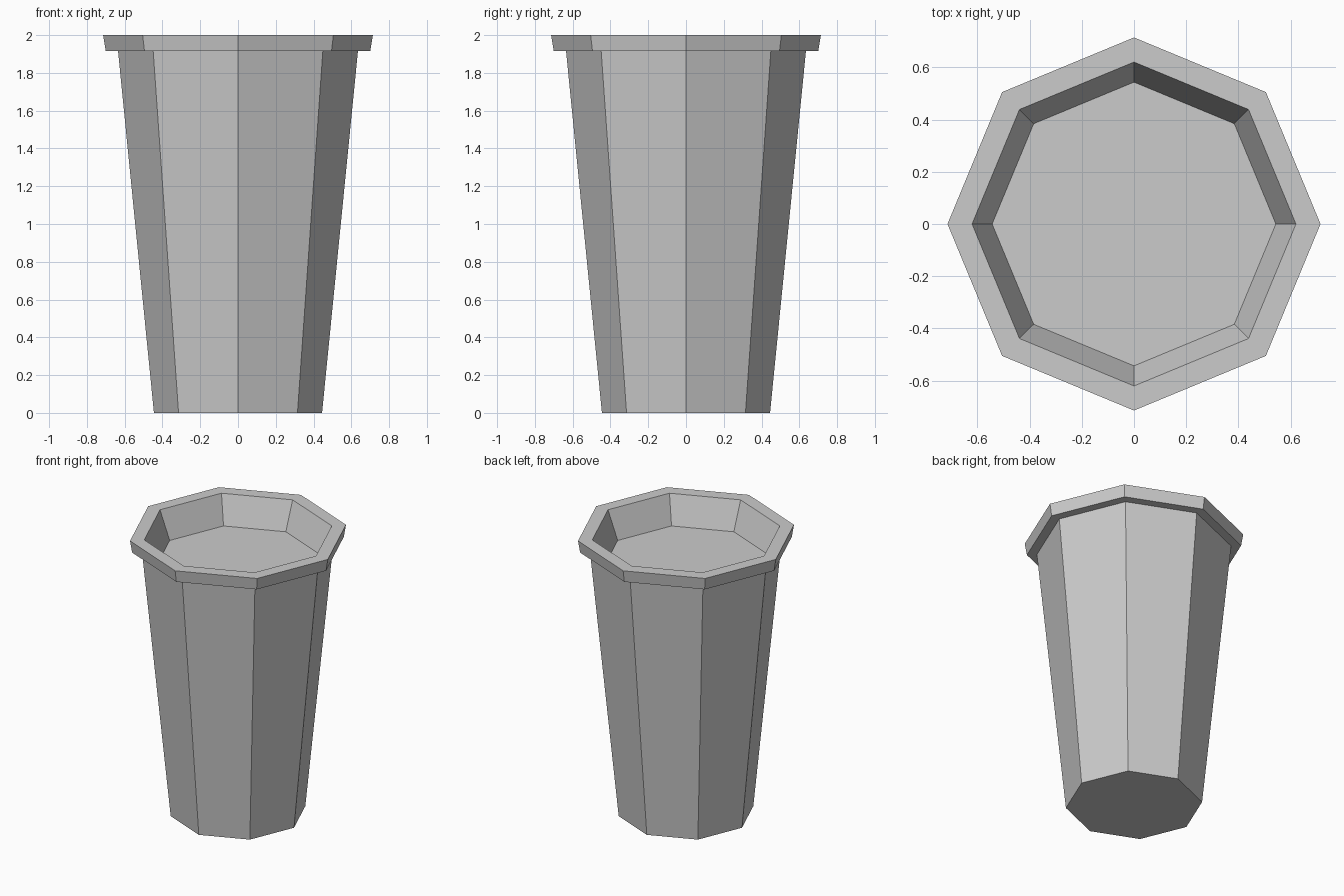
import bpy, bmesh
from math import cos, sin, tau

if "Cube" in bpy.data.objects:
    bpy.data.objects.remove(bpy.data.objects["Cube"])

SIDES = 8

# Profile (radius, height): base, tapered body, flared rim, recessed floor
profile = [(0.445, 0), (0.635, 1.915), (0.70, 1.915),
           (0.714, 2.0), (0.62, 2.0), (0.543, 1.80)]

bm = bmesh.new()
rings = [[bm.verts.new((r * cos(tau * i / SIDES), r * sin(tau * i / SIDES), z))
          for i in range(SIDES)] for r, z in profile]

# Walls between successive rings
for lower, upper in zip(rings, rings[1:]):
    for i in range(SIDES):
        j = (i + 1) % SIDES
        bm.faces.new((lower[i], lower[j], upper[j], upper[i]))

# Underside and inner floor
bm.faces.new(rings[0][::-1])
bm.faces.new(rings[-1])
bm.normal_update()

mesh = bpy.data.meshes.new("octagonal_planter")
bm.to_mesh(mesh)
bm.free()
planter = bpy.data.objects.new("octagonal_planter", mesh)
bpy.context.collection.objects.link(planter)
